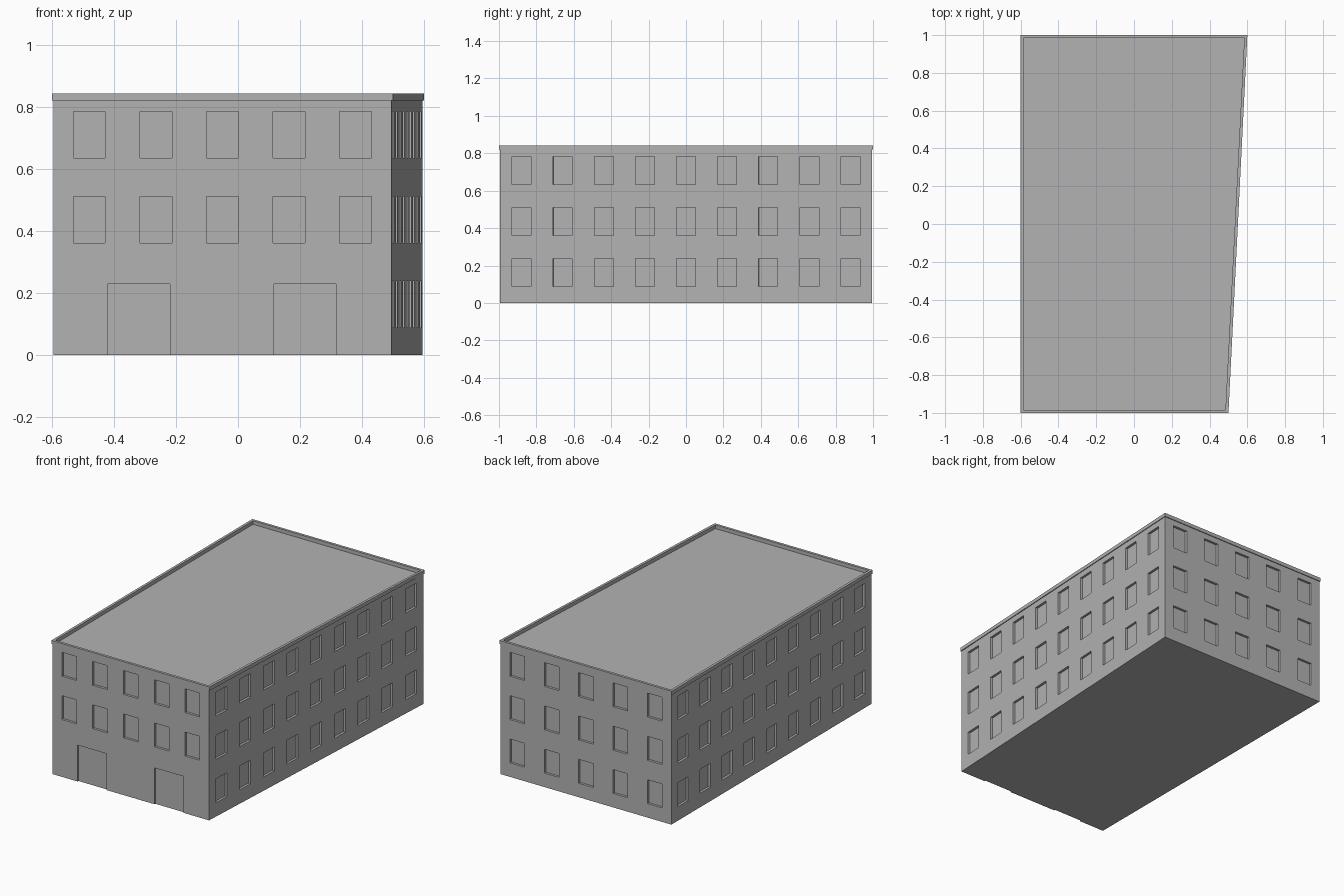
import bpy, bmesh
from mathutils import Vector, Matrix

cube = bpy.data.objects.get("Cube")
if cube:
    bpy.data.objects.remove(cube, do_unlink=True)

grey = bpy.data.materials.new("plain_grey")
grey.use_nodes = True
COLOUR = (0.45, 0.45, 0.45, 1)
grey.diffuse_color = COLOUR
grey.node_tree.nodes["Principled BSDF"].inputs["Base Color"].default_value = COLOUR

WALL_TOP, TOP = 0.82, 0.843
RECESS, DOOR_RECESS = 0.015, 0.008
WIN_W, WIN_H = 0.102, 0.15
FLOORS = (0.163, 0.436, 0.709)   # window centre heights
MARGIN = 0.116                   # wall corner to first window centre


def footprint(inset):
    """Plan outline with one slanted side, counter-clockwise from front left."""
    return [Vector(p) for p in ((-0.6 + inset, -1 + inset, 0), (0.5 - inset, -1 + inset, 0),
                                (0.6 - inset, 1 - inset, 0), (-0.6 + inset, 1 - inset, 0))]


def make_object(name, bm):
    bmesh.ops.recalc_face_normals(bm, faces=bm.faces[:])
    mesh = bpy.data.meshes.new(name)
    bm.to_mesh(mesh)
    bm.free()
    mesh.materials.append(grey)
    obj = bpy.data.objects.new(name, mesh)
    bpy.context.collection.objects.link(obj)
    return obj


def ring(bm, inset, z):
    return [bm.verts.new(p + Vector((0, 0, z))) for p in footprint(inset)]


def bridge(bm, a, b):
    for i in range(4):
        j = (i + 1) % 4
        bm.faces.new((a[i], a[j], b[j], b[i]))


# Main block of the building
bm = bmesh.new()
low, high = ring(bm, 0.005, 0), ring(bm, 0.005, WALL_TOP)
bridge(bm, low, high)
bm.faces.new(low)
bm.faces.new(high)
walls = make_object("walls", bm)

# Parapet band running round the roof edge
bm = bmesh.new()
loops = [ring(bm, 0, WALL_TOP), ring(bm, 0, TOP), ring(bm, 0.016, TOP), ring(bm, 0.016, WALL_TOP)]
for k in range(4):
    bridge(bm, loops[k], loops[(k + 1) % 4])
make_object("parapet", bm)

# Cutters for recessed windows and doors
bm = bmesh.new()


def cut(start, along, s, z, width, height, depth):
    out = along.cross(Vector((0, 0, 1)))
    frame = Matrix((along, out, (0, 0, 1))).transposed().to_4x4()
    place = Matrix.Translation(start + along * s + Vector((0, 0, z)))
    bmesh.ops.create_cube(bm, size=1, matrix=place @ frame @ Matrix.Diagonal((width, depth * 2, height, 1)))


corners = footprint(0.005)
for side, count in enumerate((5, 9, 5, 9)):
    start, end = corners[side], corners[(side + 1) % 4]
    length = (end - start).length
    along = (end - start).normalized()
    for level, z in enumerate(FLOORS):
        if side == 0 and level == 0:
            continue
        for i in range(count):
            s = MARGIN + (length - 2 * MARGIN) * i / (count - 1)
            cut(start, along, s, z, WIN_W, WIN_H, RECESS)
for x in (-0.32, 0.216):
    cut(corners[0], Vector((1, 0, 0)), x - corners[0].x, 0.105, 0.2, 0.248, DOOR_RECESS)

cutter = make_object("opening_cutter", bm)
cutter.hide_render = True
cutter.hide_viewport = True
cutter.display_type = 'WIRE'
openings = walls.modifiers.new("openings", 'BOOLEAN')
openings.operation = 'DIFFERENCE'
openings.solver = 'EXACT'
openings.object = cutter
